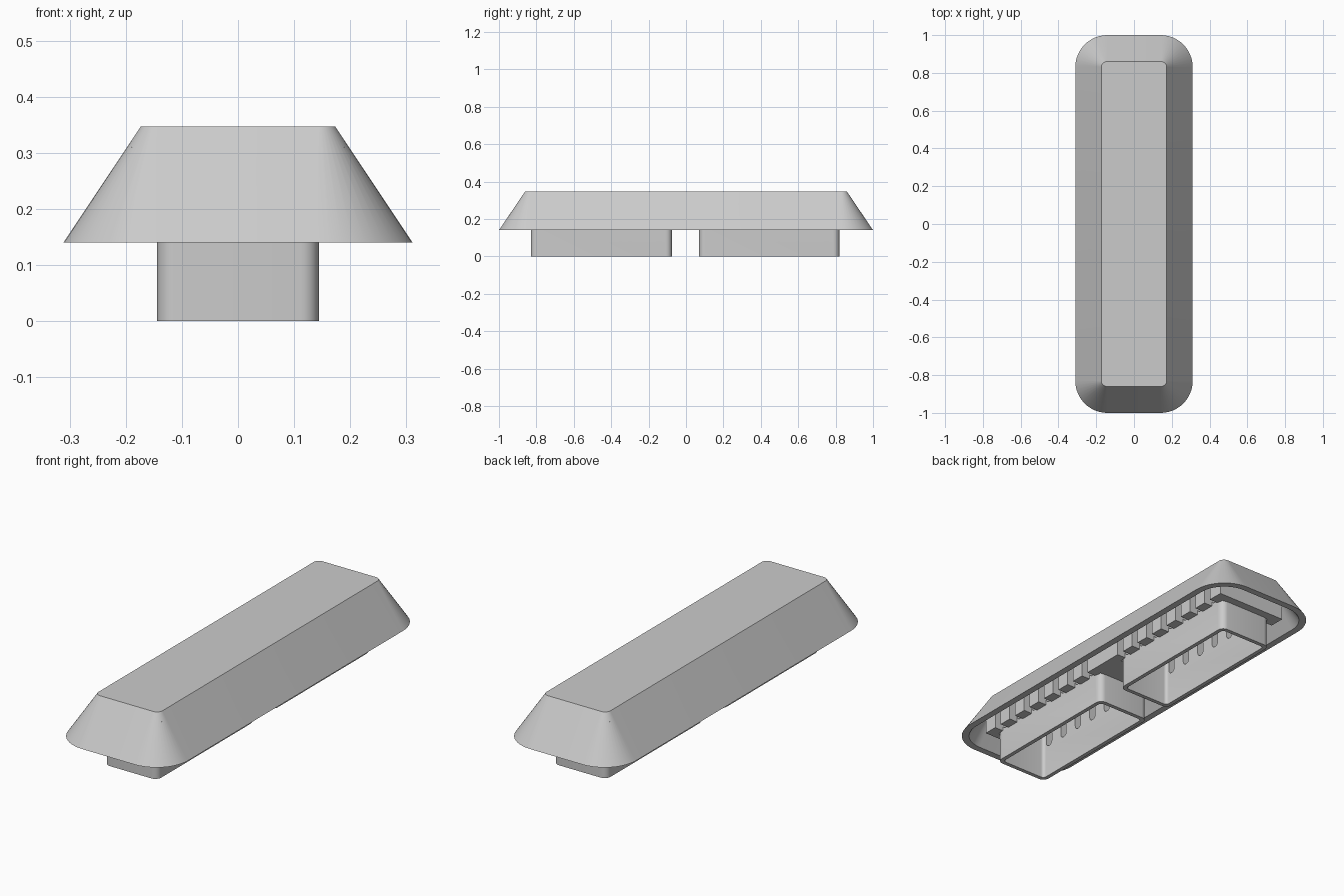
import bpy, bmesh, math
from mathutils import Matrix

if "Cube" in bpy.data.objects:
    bpy.data.objects.remove(bpy.data.objects["Cube"])

grey = bpy.data.materials.new("plain grey")
grey.use_nodes = True
grey.diffuse_color = (0.6, 0.6, 0.6, 1)
grey.node_tree.nodes["Principled BSDF"].inputs["Base Color"].default_value = (0.6, 0.6, 0.6, 1)


def finish(bm, name):
    bmesh.ops.recalc_face_normals(bm, faces=bm.faces)
    mesh = bpy.data.meshes.new(name)
    bm.to_mesh(mesh)
    bm.free()
    mesh.materials.append(grey)
    obj = bpy.data.objects.new(name, mesh)
    bpy.context.collection.objects.link(obj)
    return obj


def smooth(obj):
    bpy.ops.object.select_all(action='DESELECT')
    obj.select_set(True)
    bpy.context.view_layer.objects.active = obj
    bpy.ops.object.shade_smooth_by_angle(angle=math.radians(30))


def rounded_loop(bm, hx, hy, r, z, cy=0, steps=12):
    """Rounded rectangle of vertices with half sizes hx, hy."""
    loop = []
    for q, (sx, sy) in enumerate([(1, 1), (-1, 1), (-1, -1), (1, -1)]):
        for i in range(steps + 1):
            a = (q + i / steps) * math.pi / 2
            loop.append(bm.verts.new((sx * (hx - r) + r * math.cos(a),
                                      cy + sy * (hy - r) + r * math.sin(a), z)))
    return loop


def bridge(bm, a, b):
    n = len(a)
    for i in range(n):
        bm.faces.new((a[i], a[(i + 1) % n], b[(i + 1) % n], b[i]))


def add_box(bm, x0, x1, y0, y1, z0, z1):
    m = (Matrix.Translation(((x0 + x1) / 2, (y0 + y1) / 2, (z0 + z1) / 2))
         @ Matrix.Diagonal((x1 - x0, y1 - y0, z1 - z0, 1)))
    bmesh.ops.create_cube(bm, size=1, matrix=m)


RIM, TOP, CEILING = 0.14, 0.347, 0.305
WALL = 0.02
TUBE_X = 0.144
CORE_X, CORE_Y, CORE_Z = 0.19, 0.86, 0.15
PITCH, SLOT = 0.106, 0.04

# Hollow tapered cover
bm = bmesh.new()
inner_top = rounded_loop(bm, 0.168, 0.855, 0.03, CEILING)
inner_rim = rounded_loop(bm, 0.278, 0.967, 0.14, RIM)
outer_rim = rounded_loop(bm, 0.311, 1.0, 0.17, RIM)
outer_top = rounded_loop(bm, 0.173, 0.86, 0.03, TOP)
for a, b in [(inner_top, inner_rim), (inner_rim, outer_rim), (outer_rim, outer_top)]:
    bridge(bm, a, b)
bm.faces.new(outer_top)
bm.faces.new(inner_top)
smooth(finish(bm, "cover"))


def slot_positions(centre):
    return [centre + (i - 3) * PITCH for i in range(7)]


# Two rectangular sockets, slotted through their long walls
tubes = {"front_socket": (-0.83, -0.075), "back_socket": (0.07, 0.82)}
for name, (y0, y1) in tubes.items():
    cy, hy = (y0 + y1) / 2, (y1 - y0) / 2
    bm = bmesh.new()
    loops = [rounded_loop(bm, TUBE_X - d, hy - d, 0.032 - d * 0.8, z, cy, 6)
             for d, z in [(0, CEILING), (0, 0), (WALL, 0), (WALL, CEILING)]]
    for i in range(4):
        bridge(bm, loops[i], loops[(i + 1) % 4])
    socket = finish(bm, name)

    # Round-ended slot cutters
    bm = bmesh.new()
    for y in slot_positions(cy):
        rows = []
        for x in (-0.17, 0.17):
            pts = [(y + SLOT / 2 * math.cos(t * math.pi / 8),
                    CORE_Z + 0.03 - SLOT / 2 * math.sin(t * math.pi / 8)) for t in range(9)]
            pts += [(y - SLOT / 2, 0.29), (y + SLOT / 2, 0.29)]
            rows.append([bm.verts.new((x, *p)) for p in pts])
        bridge(bm, *rows)
        for row in rows:
            bm.faces.new(row)
    cutter = finish(bm, "slot_cutter")
    cutter.hide_render = True
    cut = socket.modifiers.new("slots", 'BOOLEAN')
    cut.object, cut.operation, cut.solver = cutter, 'DIFFERENCE', 'EXACT'
    smooth(socket)
    bpy.ops.object.modifier_apply(modifier=cut.name)
    bpy.data.objects.remove(cutter)

# Comb teeth beside each socket
for name, (y0, y1) in tubes.items():
    ys = slot_positions((y0 + y1) / 2)
    starts = [y0] + [y + SLOT / 2 for y in ys]
    ends = [y - SLOT / 2 for y in ys] + [y1]
    bm = bmesh.new()
    for side in (-1, 1):
        xs = sorted((side * (TUBE_X - 0.004), side * CORE_X))
        for a, b in zip(starts, ends):
            add_box(bm, *xs, a, b, CORE_Z, CEILING + 0.005)
    finish(bm, name.replace("socket", "teeth"))

# Solid core between the sockets and at both ends
for name, a, b in [("middle_core", -0.078, 0.073), ("front_core", -CORE_Y, -0.825),
                   ("back_core", 0.815, CORE_Y)]:
    bm = bmesh.new()
    add_box(bm, -CORE_X, CORE_X, a, b, CORE_Z, CEILING + 0.005)
    finish(bm, name)
